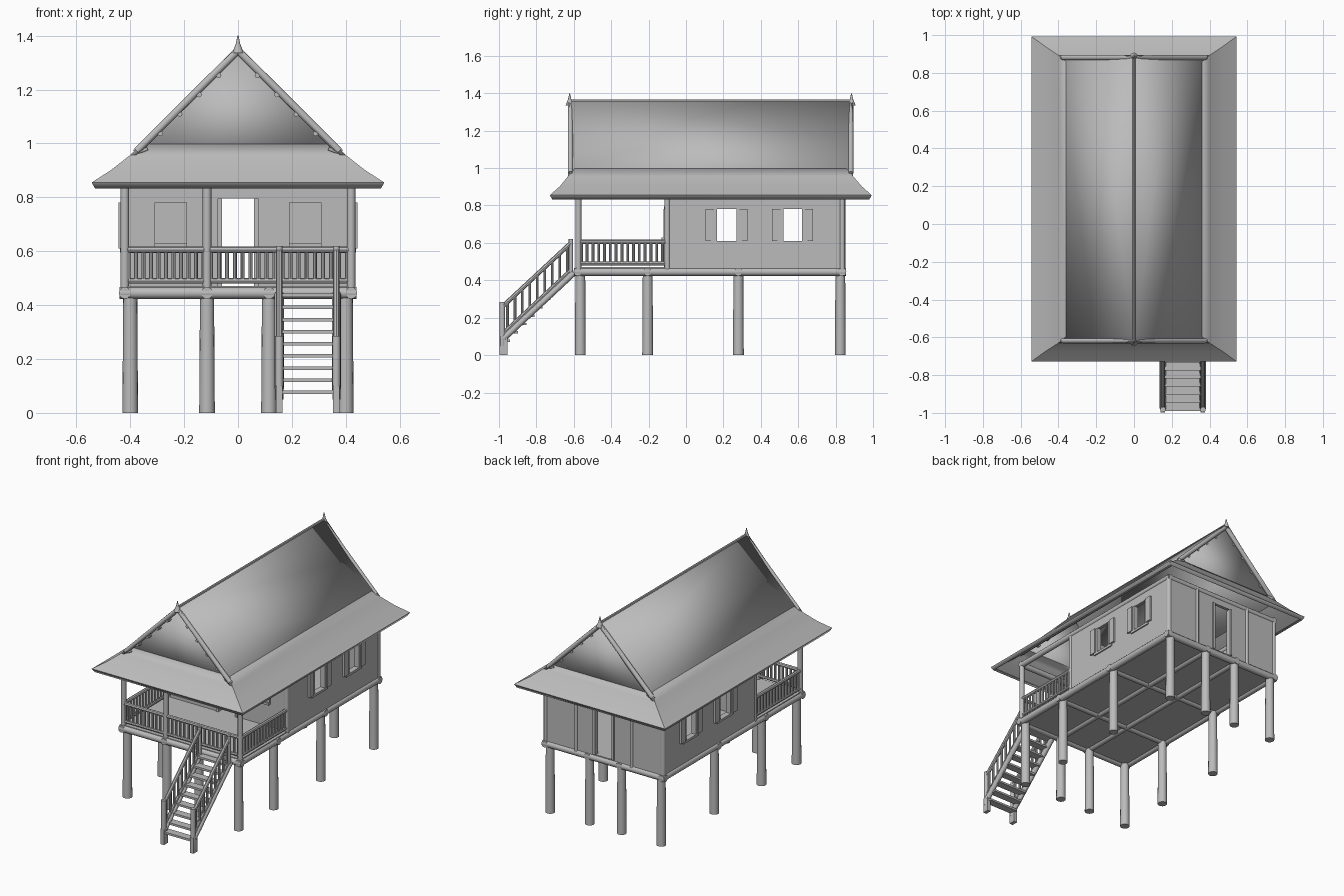
import bpy, bmesh, math
from mathutils import Vector, Matrix

cube = bpy.data.objects.get("Cube")
if cube:
    bpy.data.objects.remove(cube, do_unlink=True)

GREY = (0.5, 0.5, 0.5, 1)
mat = bpy.data.materials.new("weathered grey")
mat.use_nodes = True
mat.diffuse_color = GREY
mat.node_tree.nodes["Principled BSDF"].inputs["Base Color"].default_value = GREY


def finish(name, bm, thick=0):
    bmesh.ops.recalc_face_normals(bm, faces=bm.faces)
    mesh = bpy.data.meshes.new(name)
    bm.to_mesh(mesh)
    bm.free()
    mesh.materials.append(mat)
    ob = bpy.data.objects.new(name, mesh)
    bpy.context.collection.objects.link(ob)
    if thick:
        mod = ob.modifiers.new("thickness", "SOLIDIFY")
        mod.thickness = thick
        mod.offset = -1
    bpy.ops.object.select_all(action="DESELECT")
    ob.select_set(True)
    bpy.context.view_layer.objects.active = ob
    bpy.ops.object.shade_smooth_by_angle(angle=math.radians(40))
    return ob


def box(bm, lo, hi):
    lo, hi = Vector(lo), Vector(hi)
    m = Matrix.Translation((lo + hi) / 2) @ Matrix.Diagonal((*(hi - lo), 1))
    bmesh.ops.create_cube(bm, size=1, matrix=m)


def rod(bm, a, b, r, r2=None, sides=12):
    a, b = Vector(a), Vector(b)
    turn = (b - a).to_track_quat("Z", "Y").to_matrix().to_4x4()
    bmesh.ops.create_cone(bm, cap_ends=True, segments=sides, radius1=r,
                          radius2=r if r2 is None else r2, depth=(b - a).length,
                          matrix=Matrix.Translation((a + b) / 2) @ turn)


def plate(bm, points):
    bm.faces.new([bm.verts.new(p) for p in points])


# Stilts around the perimeter
XS = (-0.4, -0.115, 0.115, 0.4)
YS = (-0.565, -0.205, 0.28, 0.825)
bm = bmesh.new()
for x in XS:
    for y in YS:
        if abs(x) > 0.2 or y in (YS[0], YS[-1]):
            rod(bm, (x, y, 0), (x, y, 0.45), 0.029, 0.026, 16)
finish("stilts", bm)

# Floor deck and the round beams under it
bm = bmesh.new()
box(bm, (-0.43, -0.585, 0.437), (0.43, 0.845, 0.47))
finish("floor", bm)
bm = bmesh.new()
for x in (-0.42, -0.115, 0.115, 0.42):
    rod(bm, (x, -0.6, 0.445), (x, 0.855, 0.445), 0.022)
for y in (-0.58, -0.205, 0.28, 0.835):
    rod(bm, (-0.44, y, 0.445), (0.44, y, 0.445), 0.022)
finish("floor_beams", bm)


# Walls: panels filled in around the openings (start, end, bottom, top)
def wall(name, along_x, at, start, end, holes):
    bm = bmesh.new()

    def panel(u0, u1, z0, z1, d=0.01):
        if along_x:
            box(bm, (u0, at - d, z0), (u1, at + d, z1))
        else:
            box(bm, (at - d, u0, z0), (at + d, u1, z1))

    u, base, top = start, 0.46, 0.86
    for h0, h1, z0, z1 in holes:
        panel(u, h0, base, top)
        if z0 > base + 0.02:
            panel(h0, h1, base, z0)
            panel(h0 - 0.03, h1 + 0.03, z0 - 0.015, z0, 0.018)
        panel(h0, h1, z1, top)
        for edge in (h0 - 0.008, h1 + 0.008):
            panel(edge - 0.008, edge + 0.008, z0, z1, 0.017)
        u = h1
    panel(u, end, base, top)
    finish(name, bm)


DOOR = [(-0.06, 0.06, 0.47, 0.795)]
WINDOWS = [(0.165, 0.27, 0.61, 0.78), (0.52, 0.62, 0.61, 0.78)]
wall("front_wall", True, -0.1, -0.42, 0.42, DOOR)
wall("back_wall", True, 0.835, -0.42, 0.42, DOOR)
wall("left_wall", False, 0.42, -0.11, 0.845, WINDOWS)
wall("right_wall", False, -0.42, -0.11, 0.845, WINDOWS)

# Wall studs, shutters and sills
bm = bmesh.new()
for s in (-1, 1):
    for y in (-0.1, 0.835):
        rod(bm, (s * 0.42, y, 0.45), (s * 0.42, y, 0.86), 0.016)
    rod(bm, (s * 0.2, 0.842, 0.45), (s * 0.2, 0.842, 0.86), 0.012)
finish("wall_studs", bm)
bm = bmesh.new()
for s in (-1, 1):
    box(bm, (s * 0.25 - 0.06, -0.12, 0.62), (s * 0.25 + 0.06, -0.105, 0.78))
    box(bm, (s * 0.25 - 0.06, -0.13, 0.615), (s * 0.25 + 0.06, -0.1, 0.63))
    for y0, y1, z0, z1 in WINDOWS:
        for a, b in ((y0 - 0.06, y0 - 0.016), (y1 + 0.016, y1 + 0.06)):
            box(bm, (s * 0.435 - 0.008, a, z0), (s * 0.435 + 0.008, b, z1))
finish("shutters", bm)

# Porch posts and the plate beams under the roof
bm = bmesh.new()
for x in (-0.42, -0.115, 0.42):
    rod(bm, (x, -0.575, 0.45), (x, -0.575, 0.87), 0.016)
finish("porch_posts", bm)
bm = bmesh.new()
for x in (-0.42, 0.42):
    rod(bm, (x, -0.59, 0.85), (x, 0.85, 0.85), 0.018)
for y in (-0.575, -0.1, 0.835):
    rod(bm, (-0.43, y, 0.85), (0.43, y, 0.85), 0.018)
finish("plate_beams", bm)


# Railings: two rails with balusters spaced between them
def railing(bm, a, b, low, high, count):
    a, b = Vector(a), Vector(b)
    up = Vector((0, 0, 1))
    rod(bm, a + up * low, b + up * low, 0.01, sides=8)
    rod(bm, a + up * high, b + up * high, 0.012, sides=8)
    for i in range(count):
        p = a.lerp(b, (i + 0.5) / count)
        rod(bm, p + up * low, p + up * high, 0.0075, sides=8)


bm = bmesh.new()
railing(bm, (-0.42, -0.575, 0), (-0.115, -0.575, 0), 0.49, 0.605, 11)
railing(bm, (-0.115, -0.575, 0), (0.15, -0.575, 0), 0.49, 0.605, 9)
railing(bm, (0.15, -0.575, 0), (0.42, -0.575, 0), 0.49, 0.605, 9)
for x in (-0.42, 0.42):
    railing(bm, (x, -0.575, 0), (x, -0.11, 0), 0.49, 0.605, 15)
finish("porch_railing", bm)

# Stair with sloping rails, newels and open treads
STAIR_X = (0.153, 0.365)
bm = bmesh.new()
for x in STAIR_X:
    railing(bm, (x, -0.975, 0), (x, -0.615, 0.335), 0.12, 0.265, 9)
    rod(bm, (x, -0.975, 0.09), (x, -0.6, 0.44), 0.017)
    box(bm, (x - 0.012, -0.997, 0), (x + 0.012, -0.955, 0.1))
    rod(bm, (x, -0.982, 0.05), (x, -0.982, 0.285), 0.015)
    rod(bm, (x, -0.615, 0.43), (x, -0.615, 0.62), 0.012)
finish("stair_rails", bm)
bm = bmesh.new()
for i in range(9):
    y, z = -0.965 + i * 0.043, 0.07 + i * 0.045
    box(bm, (STAIR_X[0], y - 0.025, z), (STAIR_X[1], y + 0.025, z + 0.013))
finish("stair_treads", bm)

# Main roof: two steep slopes
FRONT, BACK = -0.63, 0.893
bm = bmesh.new()
for s in (-1, 1):
    plate(bm, [(0, FRONT, 1.365), (0, BACK, 1.365),
               (s * 0.2, BACK, 1.152), (s * 0.2, FRONT, 1.152)])
    plate(bm, [(s * 0.2, FRONT, 1.152), (s * 0.2, BACK, 1.152),
               (s * 0.4, BACK, 0.957), (s * 0.4, FRONT, 0.957)])
bmesh.ops.remove_doubles(bm, verts=bm.verts, dist=0.001)
finish("main_roof", bm, 0.016)


# Skirt roof: rings from the eave lip up to the gable feet
def ring(x, y0, y1, z):
    return [(-x, y0, z), (x, y0, z), (x, y1, z), (-x, y1, z)]


RINGS = [ring(0.53, -0.715, 0.98, 0.832), ring(0.543, -0.728, 0.993, 0.855),
         ring(0.47, -0.675, 0.94, 0.902), ring(0.4, -0.63, 0.893, 0.957),
         ring(0.36, -0.595, 0.858, 0.997)]
bm = bmesh.new()
for low, high in zip(RINGS, RINGS[1:]):
    for i in range(4):
        j = (i + 1) % 4
        plate(bm, [low[i], low[j], high[j], high[i]])
bmesh.ops.remove_doubles(bm, verts=bm.verts, dist=0.001)
finish("skirt_roof", bm, 0.014)

# Gable walls, bargeboards, purlin ends and ridge finials
bm = bmesh.new()
for y in (-0.595, 0.858):
    plate(bm, [(-0.365, y, 0.985), (0.365, y, 0.985), (0, y, 1.35)])
finish("gable_walls", bm, 0.01)
bm = bmesh.new()
for y in (FRONT + 0.012, BACK - 0.012):
    for s in (-1, 1):
        rod(bm, (0, y, 1.345), (s * 0.375, y, 0.972), 0.014)
        rod(bm, (s * 0.385, y, 0.965), (s * 0.335, y, 0.98), 0.012, 0.005)
        for t in (0.2, 0.4, 0.6, 0.8):
            x, z = s * 0.36 * t, 1.325 - 0.36 * t
            rod(bm, (x, y - 0.01, z), (x, 0.13 + (y - 0.13) * 0.93, z), 0.01, sides=8)
finish("bargeboards", bm)
bm = bmesh.new()
for y in (FRONT + 0.008, BACK - 0.008):
    rod(bm, (0, y, 1.335), (0, y, 1.365), 0.022, 0.01)
    rod(bm, (0, y, 1.362), (0, y, 1.4), 0.01, 0.002)
rod(bm, (0, FRONT, 1.357), (0, BACK, 1.357), 0.009, sides=8)
finish("ridge_and_finials", bm)
